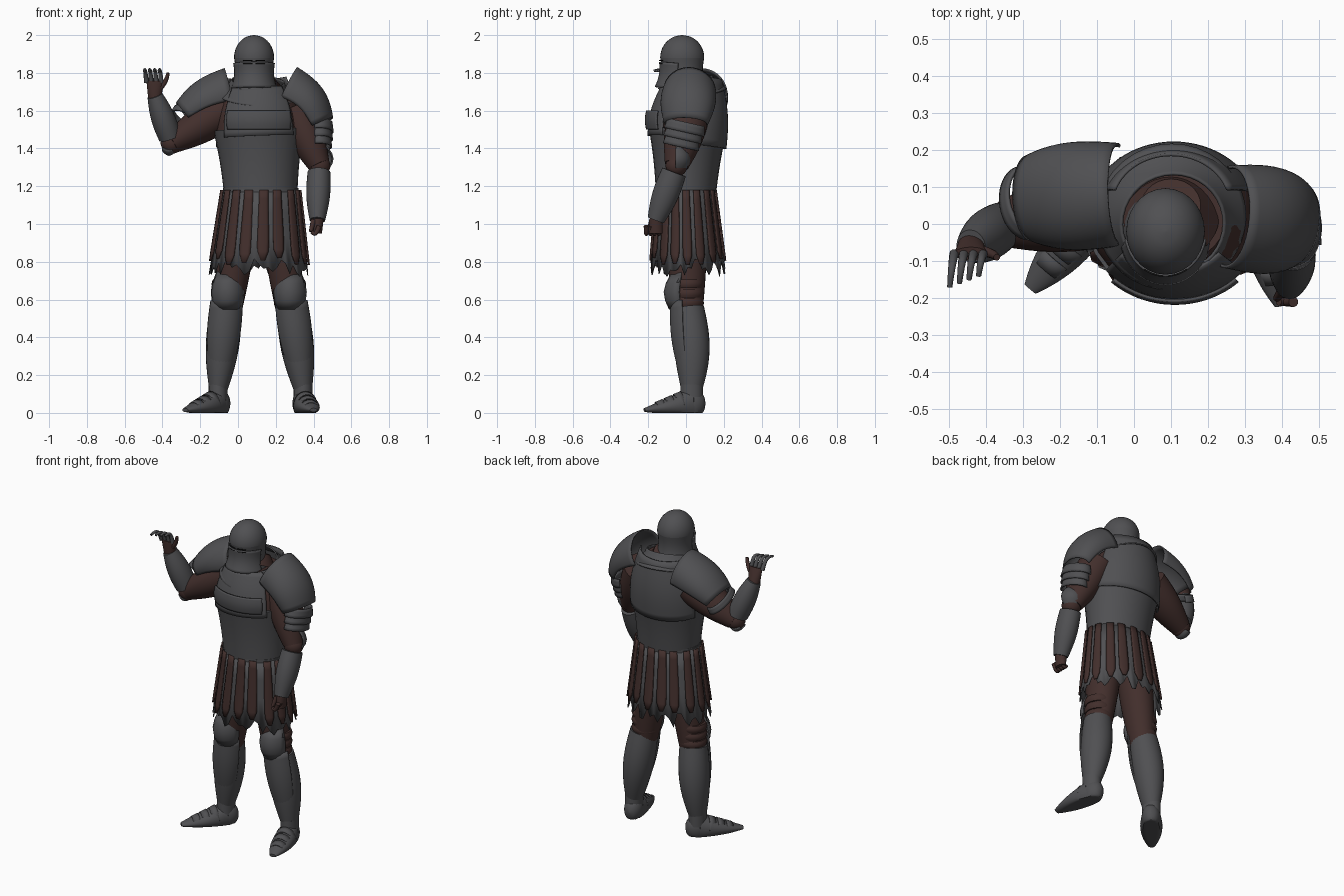
import bpy, bmesh, math, random
from mathutils import Vector as V

random.seed(4)
if "Cube" in bpy.data.objects:
    bpy.data.objects.remove(bpy.data.objects["Cube"])


def material(name, red, green, blue):
    mat = bpy.data.materials.new(name)
    mat.use_nodes = True
    mat.diffuse_color = (red, green, blue, 1)
    mat.node_tree.nodes["Principled BSDF"].inputs["Base Color"].default_value = mat.diffuse_color
    return mat


STEEL = material("dark steel", .08, .08, .085)
LEATHER = material("brown leather", .055, .028, .025)
BLACK = material("slit black", .01, .01, .01)
X, Y, Z = V((1, 0, 0)), V((0, 1, 0)), V((0, 0, 1))
STILL = V((0, 0, 0))
FRONT, BACK = -90, 90


def add_faces(bm, rows, closed):
    # Join neighbouring rows of vertices with quads
    count = len(rows[0])
    for low, high in zip(rows, rows[1:]):
        for k in range(count if closed else count - 1):
            j = (k + 1) % count
            bm.faces.new((low[k], low[j], high[j], high[k]))


def finish(bm, name, mat, thick=0):
    bmesh.ops.recalc_face_normals(bm, faces=bm.faces)
    mesh = bpy.data.meshes.new(name)
    bm.to_mesh(mesh)
    bm.free()
    mesh.materials.append(mat)
    part = bpy.data.objects.new(name, mesh)
    bpy.context.collection.objects.link(part)
    if thick:
        solid = part.modifiers.new("thickness", "SOLIDIFY")
        solid.thickness, solid.offset = thick, 0
    bpy.ops.object.select_all(action="DESELECT")
    part.select_set(True)
    bpy.context.view_layer.objects.active = part
    bpy.ops.object.shade_smooth_by_angle(angle=math.radians(40))


def tube(name, mat, start, end, first, last, bulge=0, depth=1, last_depth=None, bend=STILL,
         ref=X, arc=None, dome=False, sides=28, steps=10, thick=.008):
    # Tapered elliptical tube; arc = (middle, half width) in degrees leaves an open plate
    def centre(t):
        return start.lerp(end, t) + bend * math.sin(math.pi * t)

    middle, half = arc or (0, 180)
    last_depth = last_depth or depth
    bm = bmesh.new()
    rings = []
    for i in range(steps + 1):
        t = i / steps
        along = (centre(min(t + .05, 1)) - centre(max(t - .05, 0))).normalized()
        u = (ref - along * ref.dot(along)).normalized()
        v = along.cross(u) * (depth + (last_depth - depth) * t)
        radius = first + (last - first) * t + bulge * math.sin(math.pi * t)
        if dome:
            radius *= math.sqrt(max(1 - t * t, .001))
        ring = []
        for k in range(sides + 1 if arc else sides):
            angle = math.radians(middle - half + 2 * half * k / sides)
            point = centre(t) + (u * math.cos(angle) + v * math.sin(angle)) * radius
            point.z = max(point.z, 0)
            ring.append(bm.verts.new(point))
        rings.append(ring)
    add_faces(bm, rings, not arc)
    if not arc:
        bm.faces.new(rings[0])
        bm.faces.new(rings[-1])
    finish(bm, name, mat, thick if arc else 0)


# Torso: mail beneath a cuirass
waist, chest = V((.12, 0, 1.17)), V((.11, .01, 1.5))
throat, nape = V((.1, .02, 1.72)), V((.1, .05, 1.78))
tube("mail_chest", LEATHER, chest, throat, .23, .15, bulge=.02, depth=.85)
tube("mail_neck", LEATHER, throat, nape, .13, .08)
tube("lower_cuirass", STEEL, waist, chest, .195, .24, bulge=-.006, depth=.82, last_depth=.86)
tube("waist_rim", STEEL, waist, waist + Z * .02, .2, .2, depth=.8, steps=2)
tube("breast_plate", STEEL, chest - Z * .04, throat, .236, .17, bulge=.02, depth=.89, arc=(FRONT, 50))
tube("back_plate", STEEL, chest - Z * .08, nape, .234, .16, bulge=.022, depth=.86, arc=(BACK, 72))
tube("chest_band", STEEL, chest, chest + Z * .1, .241, .241, bulge=.008, depth=.9, arc=(FRONT, 43))
tube("collar", STEEL, throat - V((0, 0, .05)), throat + V((.005, -.02, .035)), .2, .138, bulge=-.008,
     arc=(BACK, 180), sides=36)

# Helmet: flared skirt, domed crown, visor and eye slits
chin, brow, crown = (V((.085, -.02, z)) for z in (1.715, 1.88, 2))
tube("helmet_skirt", STEEL, chin, brow, .117, .106, bulge=-.012, depth=1.1)
tube("helmet_dome", STEEL, brow, crown, .106, .106, depth=1.1, dome=True, steps=24)
tube("visor", STEEL, chin - Y * .01, brow - Z * .03, .12, .108, bulge=-.01, depth=1.1, arc=(FRONT, 80))
for row in (1, 2):
    for side, middle in (("right", -108), ("left", -72)):
        slit = brow - Z * row * .016 - Y * .003
        tube(f"{side}_eye_slit_{row}", BLACK, slit, slit + Z * .005, .107, .107, depth=1.1,
             arc=(middle, 14), steps=1, thick=.004)


# Skirt: torn cloth beneath hanging leather strips
def skirt(angle, fall, lift=0):
    spread = .055 * fall + lift
    return waist + V(((.2 + spread) * math.cos(angle) - .01 * fall,
                      (.15 + spread * .8) * math.sin(angle) + .01 * fall, .01 - .4 * fall))


bm = bmesh.new()
rows = []
for fall in (0, .3, .6, 1.03):
    ragged = .12 if fall > 1 else 0
    rows.append([bm.verts.new(skirt(math.tau * k / 64, fall + random.uniform(-ragged, ragged)))
                 for k in range(64)])
add_faces(bm, rows, True)
finish(bm, "skirt_cloth", STEEL, .005)

strips, pieces = 17, 8
for i in range(strips):
    middle = math.tau * (i + random.uniform(-.1, .1)) / strips
    length = random.uniform(.9, 1)
    bm = bmesh.new()
    rows = []
    for j in range(pieces + 1):
        fall = j / pieces
        half = (.11 + .02 * fall) * math.sqrt(1 - .9 * fall ** 12)
        rows.append([bm.verts.new(skirt(middle + half * s, fall * length, .012 - .004 * s * s))
                     for s in (-1, -.5, 0, .5, 1)])
    add_faces(bm, rows, False)
    finish(bm, f"skirt_strip_{i}", LEATHER, .008)


# Legs: thigh, knee straps, greave, knee plate and pointed shoe
def leg(side, sign, toe):
    hip = V((.115 + .09 * sign, 0, 1.15))
    knee = V((.11 + .165 * sign, .01, .64))
    ankle = V((.12 + .225 * sign, .03, .12))
    tube(side + "_thigh", LEATHER, knee - Z * .12, hip, .07, .1, bulge=.01, depth=1.1)
    for i in range(3):
        strap = knee + Z * (.05 * i - .08)
        tube(f"{side}_knee_strap_{i}", LEATHER, strap, strap + Z * .045, .078, .078, bulge=.007, steps=4)
    tube(side + "_ankle", STEEL, ankle - Z * .05, ankle + Z * .03, .05, .05, depth=1.2)
    tube(side + "_greave", STEEL, ankle, ankle.lerp(knee, .84), .048, .082, bulge=.022, depth=1.15,
         last_depth=1, bend=Y * .01)
    tube(side + "_shin_guard", STEEL, ankle.lerp(knee, .2), ankle.lerp(knee, .9), .06, .088, bulge=.015,
         depth=1.05, arc=(FRONT, 70))
    tube(side + "_knee_plate", STEEL, knee - Z * .09, knee + Z * .09, .07, .065, bulge=.023, depth=1.35,
         arc=(FRONT, 68), sides=8, steps=4, thick=.012)
    tube(side + "_knee_flap", STEEL, knee + Z * .05, knee + Z * .11, .085, .06, depth=1.2,
         arc=(FRONT + 15 * sign, 50), sides=8, steps=2)

    sole = V((ankle.x, ankle.y, .05))
    ahead = toe - sole
    heel = sole - V((ahead.x, ahead.y, 0)).normalized() * .075
    tube(side + "_heel", STEEL, sole, heel, .08, .08, depth=.7, ref=Z, dome=True)
    tube(side + "_shoe", STEEL, sole, toe, .08, .01, depth=.7, last_depth=2, ref=Z)
    for i in (1, 2, 3):
        tube(f"{side}_shoe_band_{i}", STEEL, sole + ahead * .2 * i, sole + ahead * (.2 * i + .15),
             .084 - .014 * i, .074 - .014 * i, depth=.75 + .13 * i, ref=Z, arc=(0, 90), steps=2, thick=.005)


leg("right", -1, V((-.28, -.175, .015)))
leg("left", 1, V((.4, -.22, .015)))


# Arms: mail sleeve, vambrace, shoulder plate and overlapping lames
def arm(side, out, shoulder, elbow, wrist, top, edge, bend, lames):
    tube(side + "_mail_sleeve", LEATHER, shoulder, elbow, .1, .058, bulge=.014, depth=1.1)
    tube(side + "_mail_elbow", LEATHER, elbow, elbow + (elbow - shoulder).normalized() * .06, .058, .058, dome=True)
    tube(side + "_vambrace", STEEL, elbow.lerp(wrist, .12), wrist, .06, .041, bulge=.012, depth=1.1)
    tube(side + "_pauldron", STEEL, top, edge, .135, .075, bulge=.008, depth=1, last_depth=1.5, bend=bend,
         ref=Z, arc=(0, 105))
    drop = (elbow - edge) * .18
    for i in range(lames):
        upper = edge + drop * (i - .2)
        tube(f"{side}_lame_{i}", STEEL, upper, upper + drop * 1.3, .066 - .004 * i, .073 - .004 * i,
             depth=1.45, ref=out, arc=(0, 110), steps=3)


right_elbow, right_wrist = V((-.35, 0, 1.43)), V((-.44, -.06, 1.68))
left_elbow, left_wrist = V((.43, -.05, 1.31)), V((.42, -.16, 1.02))
arm("right", -X, V((-.07, .05, 1.6)), right_elbow, right_wrist,
    V((-.04, .08, 1.69)), V((-.28, .07, 1.58)), V((-.01, 0, .015)), 1)
arm("left", X, V((.3, .02, 1.6)), left_elbow, left_wrist,
    V((.255, .02, 1.705)), V((.43, 0, 1.53)), V((.02, 0, .02)), 3)
tube("right_elbow_plate", STEEL, right_elbow - V((.05, 0, .01)), right_elbow + V((.02, 0, -.01)), .03, .03,
     bulge=.025, ref=-Z, arc=(0, 60), sides=10)
tube("left_elbow_plate", STEEL, left_elbow - Z * .04, left_elbow + Z * .11, .03, .03, bulge=.042,
     arc=(50, 55), sides=10, steps=6)

# Hands: open on the right, loosely closed on the left
tube("right_palm", LEATHER, right_wrist - Z * .01, right_wrist + V((0, -.02, .08)), .036, .045,
     depth=.9, last_depth=.4)
tube("right_thumb", LEATHER, right_wrist + V((.02, -.01, .03)), right_wrist + V((.07, -.03, .12)), .016, .009,
     bend=X * .01, ref=Y, sides=10)
tube("left_palm", LEATHER, left_wrist + Z * .01, left_wrist - Z * .07, .034, .024, depth=1, last_depth=1.5)
tube("left_thumb", LEATHER, left_wrist - V((.02, .02, 0)), left_wrist - V((.035, .04, .06)), .015, .01, sides=10)
for i in range(4):
    knuckle = right_wrist + V((.026 * i - .045, -.02, .07))
    tube(f"right_finger_{i}", STEEL, knuckle, knuckle + V((-.012, .01 * i - .09, .06)), .013, .007,
         bend=V((0, .01, .03)), sides=10)
    knuckle = left_wrist + V((.01, .022 * i - .05, -.03))
    tube(f"left_finger_{i}", LEATHER, knuckle, knuckle - V((.04, 0, .03)), .014, .01, bend=-Z * .025,
         ref=Y, sides=10)
